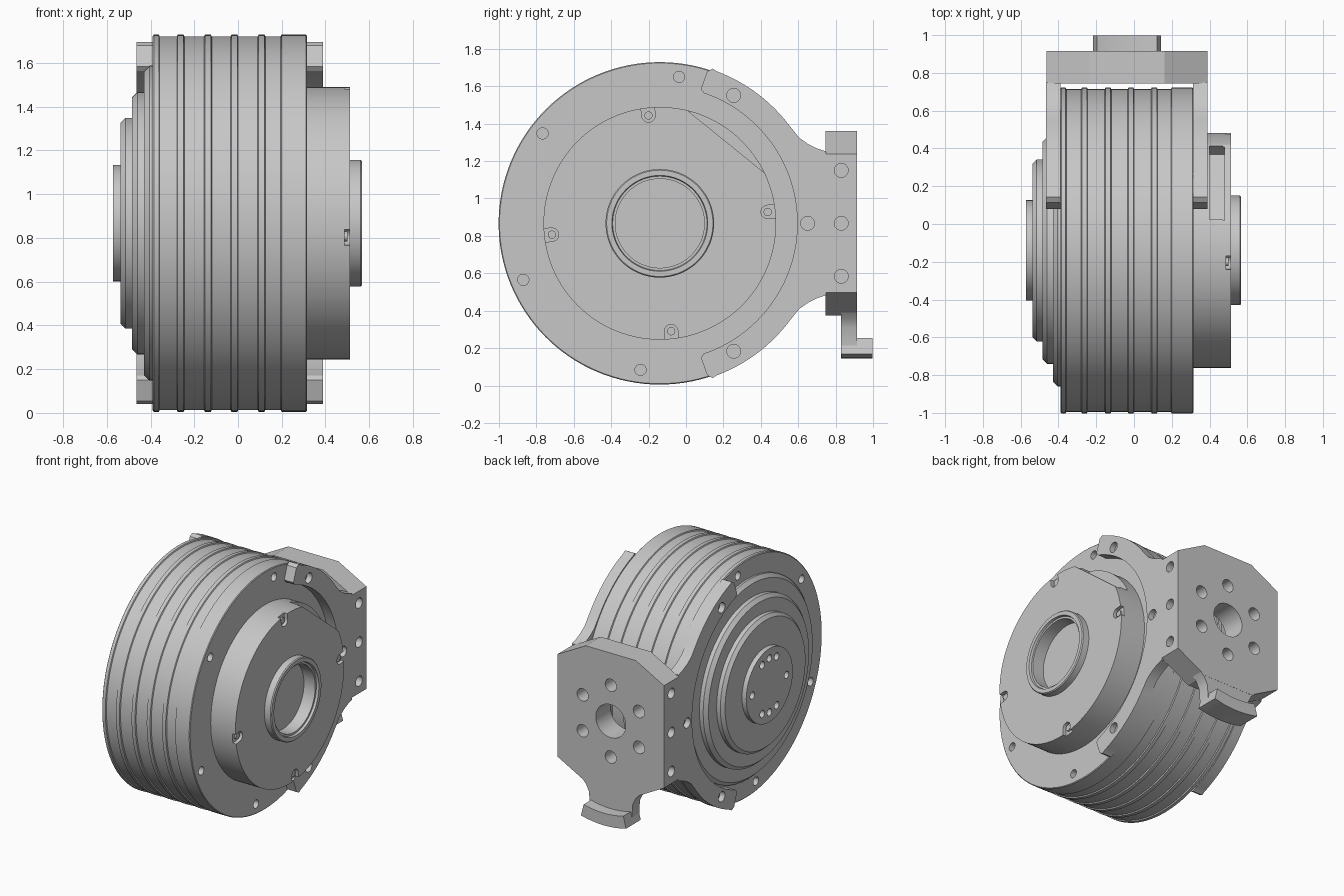
import bpy, bmesh, math
from math import sin, cos, radians

cube = bpy.data.objects.get("Cube")
if cube:
    bpy.data.objects.remove(cube)

CY, CZ = -0.14, 0.867      # drum axis
PX = -0.0375               # bracket centre in x

metal = bpy.data.materials.new("plain grey metal")
metal.use_nodes = True
GREY = (0.57, 0.57, 0.57, 1)
metal.diffuse_color = GREY
metal.node_tree.nodes["Principled BSDF"].inputs["Base Color"].default_value = GREY


def arc(u, v, r, a0, a1, n):
    """Points on an arc, angles in degrees."""
    angles = [radians(a0 + (a1 - a0) * i / n) for i in range(n + 1)]
    return [(u + r * cos(a), v + r * sin(a)) for a in angles]


def polar(r, a):
    return CY + r * cos(radians(a)), CZ + r * sin(radians(a))


def loft(bm, rings):
    """Bridge equal vertex rings, cap both ends and face outwards."""
    rows = [[bm.verts.new(p) for p in ring] for ring in rings]
    n = len(rows[0])
    faces = [bm.faces.new(rows[0]), bm.faces.new(rows[-1][::-1])]
    for a, b in zip(rows, rows[1:]):
        for i in range(n):
            j = (i + 1) % n
            faces.append(bm.faces.new((a[i], b[i], b[j], a[j])))
    volume = 0
    for f in faces:
        p = [v.co for v in f.verts]
        volume += sum(p[0].dot(q.cross(r)) for q, r in zip(p[1:], p[2:]))
    if volume < 0:
        bmesh.ops.reverse_faces(bm, faces=faces)


def prism(bm, outline, axis, lo, hi):
    if axis == "x":
        loft(bm, [[(d, u, v) for u, v in outline] for d in (lo, hi)])
    else:
        loft(bm, [[(u, d, v) for u, v in outline] for d in (lo, hi)])


def rod(bm, centre, r, axis, lo, hi, n=24):
    prism(bm, arc(*centre, r, 0, 360 - 360 / n, n - 1), axis, lo, hi)


def lathe(bm, profile, n=128):
    loft(bm, [[(x, y, z) for y, z in arc(CY, CZ, r, 0, 360 - 360 / n, n - 1)]
              for x, r in profile])


def finish(name, bm, *cutters):
    """Make the object, apply each cutter in turn, and shade it."""
    mesh = bpy.data.meshes.new(name)
    bm.to_mesh(mesh)
    bm.free()
    obj = bpy.data.objects.new(name, mesh)
    bpy.context.collection.objects.link(obj)
    mesh.materials.append(metal)
    for cutter in cutters:
        tool = finish(name + "_cutter", cutter)
        tool.hide_render = True
        mod = obj.modifiers.new("cut", "BOOLEAN")
        mod.object, mod.operation, mod.solver = tool, "DIFFERENCE", "EXACT"
        bpy.context.view_layer.update()
        graph = bpy.context.evaluated_depsgraph_get()
        obj.data = bpy.data.meshes.new_from_object(obj.evaluated_get(graph))
        obj.modifiers.clear()
        bpy.data.objects.remove(tool)
    for p in obj.data.polygons:
        p.use_smooth = True
    obj.data.set_sharp_from_angle(angle=radians(25))
    return obj


def block(r0, r1, half, a):
    """Rectangle reaching from r0 to r1 along angle a."""
    ca, sa = cos(radians(a)), sin(radians(a))
    return [(CY + r * ca - t * sa, CZ + r * sa + t * ca)
            for r, t in ((r0, -half), (r1, -half), (r1, half), (r0, half))]


# Ribbed drum
RIB, SKIN = 0.862, 0.854
profile = [(-0.39, RIB - 0.006), (-0.385, RIB), (-0.362, RIB), (-0.358, SKIN)]
for x in (-0.28, -0.155, -0.034, 0.09):
    profile += [(x, SKIN), (x + 0.004, RIB), (x + 0.031, RIB), (x + 0.035, SKIN)]
profile += [(0.195, SKIN), (0.199, RIB), (0.31, RIB), (0.315, RIB - 0.005)]
bm, cut = bmesh.new(), bmesh.new()
lathe(bm, profile)
for a in (22.5, 82.5, 142.5, 202.5, 262.5, 322.5):
    rod(cut, polar(0.79, a), 0.03, "x", 0.26, 0.35)
    rod(cut, polar(0.79, a), 0.03, "x", -0.45, -0.34)
finish("ribbed_drum", bm, cut)

# Stepped cover with output flange
bm, cut = bmesh.new(), bmesh.new()
steps = [(-0.38, 0.72), (-0.405, 0.72), (-0.43, 0.695), (-0.43, 0.6), (-0.46, 0.6),
         (-0.485, 0.575), (-0.485, 0.482), (-0.515, 0.482), (-0.537, 0.46),
         (-0.537, 0.266), (-0.571, 0.266)]
lathe(bm, steps)
for a in (0, 65, 90, 115, 180, 245, 270, 295):
    rod(cut, polar(0.195, a), 0.026, "x", -0.6, -0.52)
finish("stepped_cover", bm, cut)

# Motor housing with rim notches, a flat side and a connector slot
bm, notch_cut, flat_cut, slot_cut = (bmesh.new() for _ in range(4))
lathe(bm, [(0.3, 0.622), (0.513, 0.622), (0.513, 0.29), (0.56, 0.29), (0.567, 0.284),
           (0.567, 0.256), (0.55, 0.252), (0.55, 0.238), (0.46, 0.238)])
NOTCHES = [6, 96, 186, 276]
for a in NOTCHES:
    u, v = polar(0.58, a)
    prism(notch_cut, arc(u, v, 0.036, a + 90, a + 270, 12) + block(0.58, 0.66, 0.036, a)[1:3],
          "x", 0.487, 0.54)
prism(flat_cut, block(0.562, 0.75, 0.3, 51), "x", 0.47, 0.54)
prism(slot_cut, block(0.5, 0.7, 0.25, 51), "x", 0.4, 0.48)
finish("motor_housing", bm, notch_cut, flat_cut, slot_cut)

# Screws in the rim notches
bm = bmesh.new()
for a in NOTCHES:
    rod(bm, polar(0.58, a), 0.022, "x", 0.48, 0.5)
finish("rim_screws", bm)

# Curved side arms of the bracket
outer = [polar(0.735, 71.3), polar(0.75, 73), polar(0.85, 72.7), polar(0.874, 71.2)]
outer += arc(CY, CZ, 0.868, 69.5, 37, 16)
outer += [(0.605, 1.325), (0.65, 1.293), (0.7, 1.268), (0.748, 1.252)]
lower = [(u, 2 * CZ - v) for u, v in reversed(outer)]
arm = outer + lower + arc(CY, CZ, 0.735, -69, 69, 48)
for name, lo, hi, face in (("left_arm", 0.312, 0.389, 0.389), ("right_arm", -0.465, -0.388, -0.465)):
    bm, cut = bmesh.new(), bmesh.new()
    prism(bm, arm, "x", lo, hi)
    for a in (-60, 0, 60):
        rod(cut, polar(0.79, a), 0.037, "x", face - 0.04, face + 0.04)
    finish(name, bm, cut)

# Mounting plate joining the arms, drilled from the back and both sides
bm, cut, side_cut = bmesh.new(), bmesh.new(), bmesh.new()
quarter = [(0.4265, 0.371), (0.2, 0.493)]
top = quarter + [(-u, v) for u, v in reversed(quarter)]
plate = [(PX + u, CZ + v) for u, v in top + [(-u, -v) for u, v in top]]
prism(bm, plate, "y", 0.745, 0.915)
rod(cut, (PX, CZ), 0.12, "y", 0.7, 0.95, 48)
for i in range(6):
    a = radians(30 + 60 * i)
    rod(cut, (PX + 0.26 * cos(a), CZ + 0.26 * sin(a)), 0.045, "y", 0.7, 0.95)
for z in (-0.283, 0, 0.283):
    for x in (0.389, -0.464):
        rod(side_cut, (0.83, CZ + z), 0.037, "x", x - 0.05, x + 0.05)
finish("mounting_plate", bm, cut, side_cut)

# Hanging tab with a curved foot
bm = bmesh.new()
side = [(0.25, 0.41), (0.2, 0.36), (0.175, 0.31), (0.168, 0.2)]
prism(bm, [(PX + u, v) for u, v in side] + [(PX - u, v) for u, v in reversed(side)],
      "y", 0.83, 0.914)
finish("tab_neck", bm)
bm = bmesh.new()
prism(bm, arc(PX, CZ, 0.722, 255.5, 284.5, 16) + arc(PX, CZ, 0.634, 284.5, 255.5, 16),
      "y", 0.83, 0.998)
finish("tab_foot", bm)
